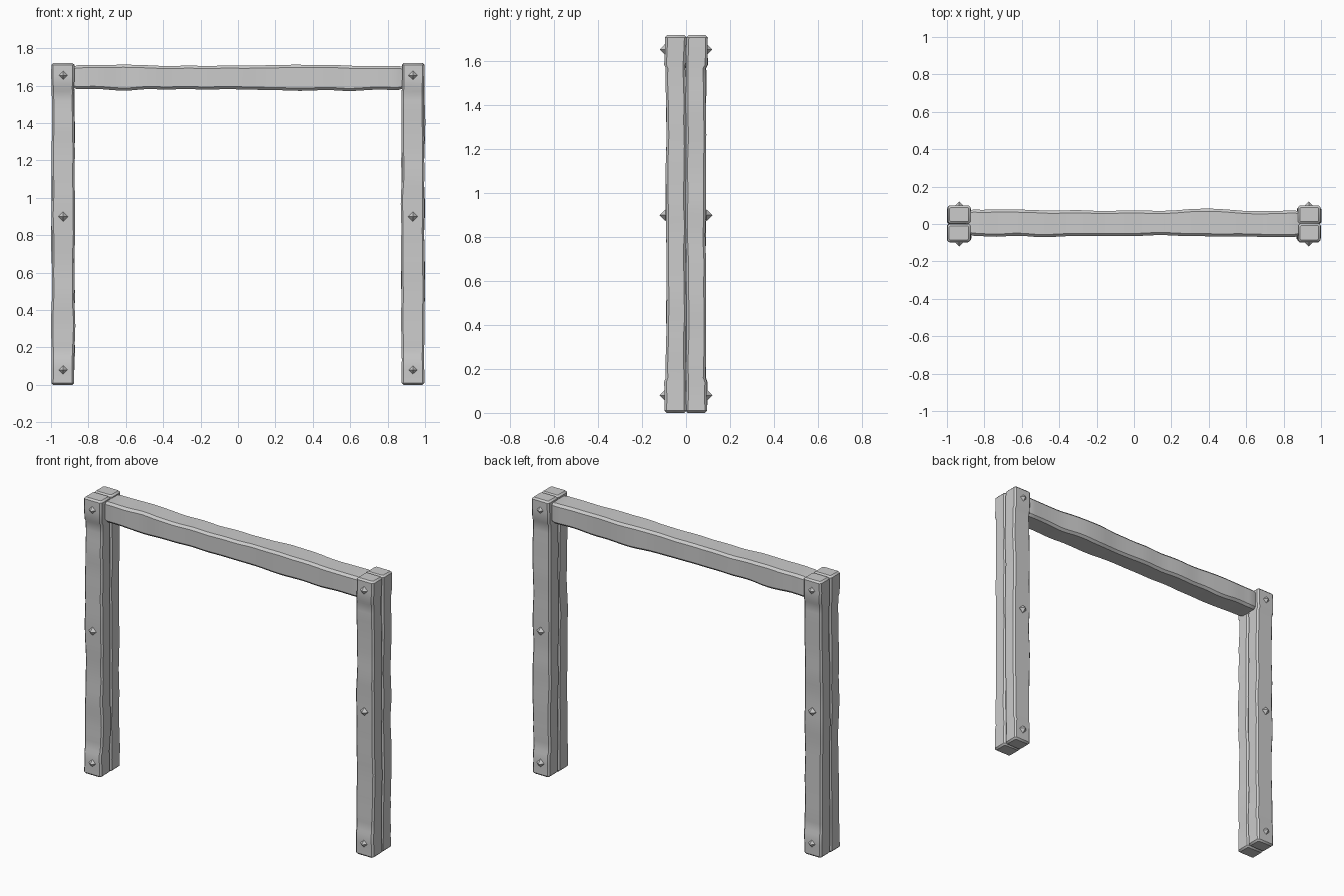
import bpy, bmesh
from mathutils import Vector, noise

if "Cube" in bpy.data.objects:
    bpy.data.objects.remove(bpy.data.objects["Cube"])


def finish(name, bm):
    bmesh.ops.recalc_face_normals(bm, faces=bm.faces[:])
    mesh = bpy.data.meshes.new(name)
    bm.to_mesh(mesh)
    bm.free()
    mesh.shade_smooth()
    mesh.set_sharp_from_angle(angle=0.6)
    obj = bpy.data.objects.new(name, mesh)
    bpy.context.collection.objects.link(obj)
    return obj


def wobble(t, seed, amp):
    return amp * noise.noise(Vector((t * 6.0, seed * 7.31 + 0.37, 0.5)))


def timber(name, stations, bounds, place, chamfer, seed, amp):
    """Loft a chamfered, slightly uneven rectangle along the stations."""
    bm = bmesh.new()
    rings = []
    last = len(stations) - 1
    for i, t in enumerate(stations):
        a0, a1, b0, b1 = [v + wobble(t, seed + k, amp) for k, v in enumerate(bounds(t))]
        c = chamfer
        if i in (0, last):  # rounded ends
            a0, a1, b0, b1 = a0 + c, a1 - c, b0 + c, b1 - c
            c *= 0.6
        pts = [(a0 + c, b0), (a1 - c, b0), (a1, b0 + c), (a1, b1 - c),
               (a1 - c, b1), (a0 + c, b1), (a0, b1 - c), (a0, b0 + c)]
        rings.append([bm.verts.new(place(t, a, b)) for a, b in pts])
    for r, s in zip(rings, rings[1:]):
        for k in range(8):
            n = (k + 1) % 8
            bm.faces.new((r[k], r[n], s[n], s[k]))
    bm.faces.new(rings[0])
    bm.faces.new(rings[-1])
    return finish(name, bm)


# Posts: two planks each, with thicker blocks at the foot and the head
shaft = [0.16 + 1.41 * i / 28 for i in range(29)]
post_z = [0.0, 0.01, 0.08, 0.14] + shaft + [1.585, 1.65, 1.71, 1.72]


def plank_bounds(sy):
    def bounds(z):
        block = z < 0.15 or z > 1.58
        outer = 0.098 if block else 0.09
        inner_x = 0.876 if block else 0.874
        y0, y1 = sorted((0.0, sy * outer))
        return inner_x, 0.997, y0, y1
    return bounds


for sx, side in ((-1, "left"), (1, "right")):
    for sy, face in ((-1, "front"), (1, "back")):
        timber(f"{side}_post_{face}_plank", post_z, plank_bounds(sy),
               lambda z, x, y, sx=sx: (sx * x, y, z),
               0.010, 10 * sx + 20 * sy, 0.006)

        # Pointed pegs on the front and back faces
        for z, label in ((0.08, "lower"), (0.90, "middle"), (1.655, "upper")):
            bm = bmesh.new()
            y = sy * 0.094
            r = 0.026
            base = [bm.verts.new((sx * 0.935 + dx * r, y, z + dz * r))
                    for dx, dz in ((1, 0), (0, 1), (-1, 0), (0, -1))]
            tips = [bm.verts.new((sx * 0.935, y + d * r, z)) for d in (-1, 1)]
            for k in range(4):
                for tip in tips:
                    bm.faces.new((base[k], base[(k + 1) % 4], tip))
            finish(f"{side}_{face}_{label}_peg", bm)

# Cross beam between the post heads
beam_x = [-0.9 + 1.8 * i / 44 for i in range(45)]
timber("cross_beam", beam_x, lambda x: (-0.066, 0.075, 1.578, 1.709),
       lambda x, y, z: (x, y, z), 0.014, 55, 0.010)
